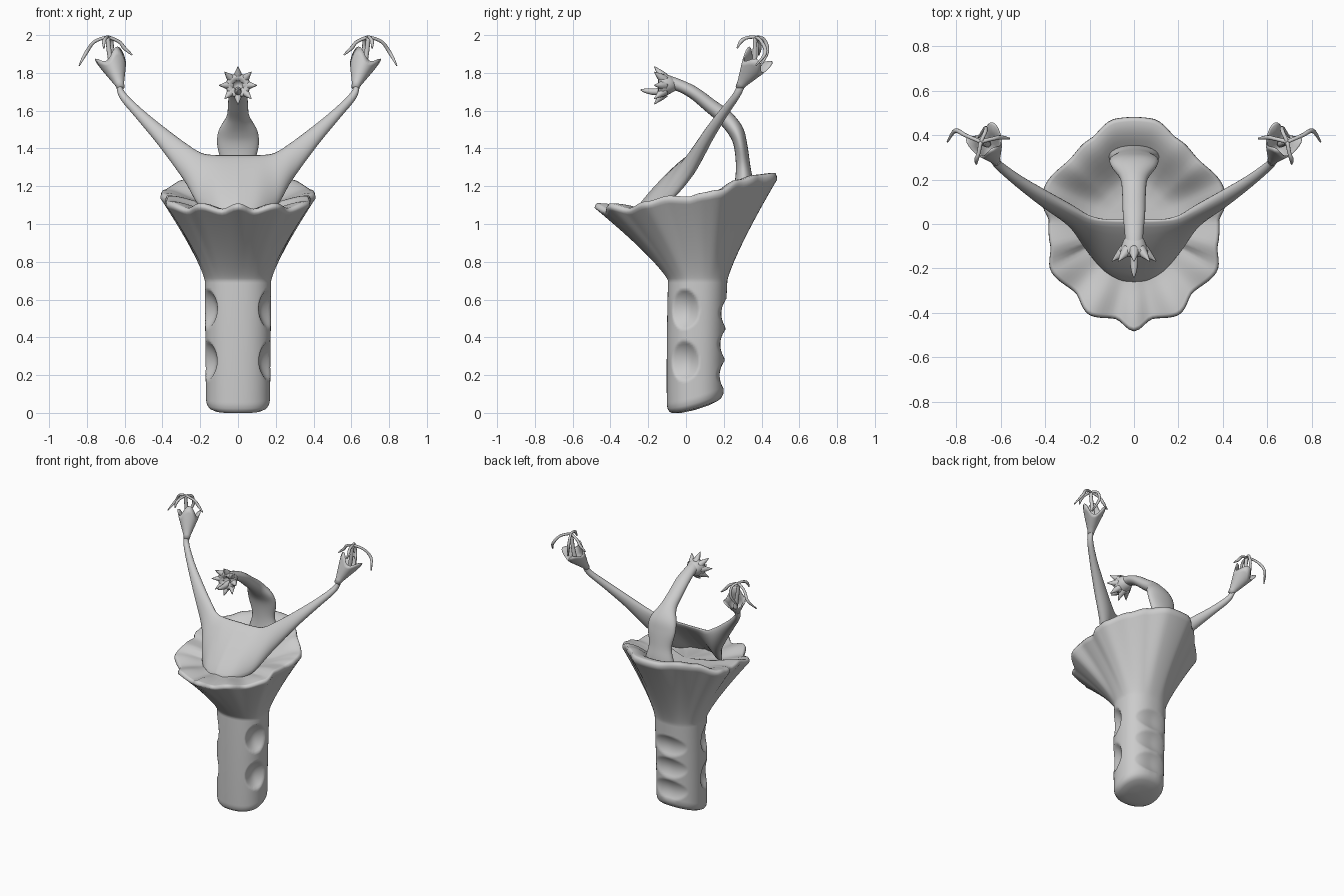
import bpy, bmesh, math
from mathutils import Vector as V

if "Cube" in bpy.data.objects:
    bpy.data.objects.remove(bpy.data.objects["Cube"])

TAU = math.tau


def spline(pts, k):
    """Catmull-Rom sampling of equal-length tuples, k steps per span."""
    out = []
    for i in range(len(pts) - 1):
        a, b, c, d = pts[max(i - 1, 0)], pts[i], pts[i + 1], pts[min(i + 2, len(pts) - 1)]
        for j in range(k):
            t = j / k
            out.append(tuple(0.5 * (2 * q + (r - p) * t + (2 * p - 5 * q + 4 * r - s) * t * t
                             + (3 * q - p - 3 * r + s) * t ** 3) for p, q, r, s in zip(a, b, c, d)))
    return out + [tuple(pts[-1])]


def loft(name, groups, mirror=False, cap_start=True, cap_end=True):
    """Skin one or more lists of closed rings into a smooth object."""
    bm = bmesh.new()
    for rings in groups:
        vs = [[bm.verts.new(p) for p in r] for r in rings]
        n = len(vs[0])
        for r, s in zip(vs, vs[1:]):
            for i in range(n):
                bm.faces.new((r[i], r[(i + 1) % n], s[(i + 1) % n], s[i]))
        if cap_start:
            bm.faces.new(vs[0])
        if cap_end:
            bm.faces.new(vs[-1])
    bmesh.ops.recalc_face_normals(bm, faces=bm.faces)
    me = bpy.data.meshes.new(name)
    bm.to_mesh(me)
    bm.free()
    me.polygons.foreach_set("use_smooth", [True] * len(me.polygons))
    ob = bpy.data.objects.new(name, me)
    bpy.context.collection.objects.link(ob)
    if mirror:
        ob.modifiers.new("Mirror", "MIRROR").use_axis[0] = True
    return ob


def tube(pts, n=12, k=6, side=(1, 0, 0)):
    """Rings along a path of (x, y, z, half width, half depth)."""
    s = spline(pts, k)
    rings = []
    for i, p in enumerate(s):
        t = (V(s[min(i + 1, len(s) - 1)][:3]) - V(s[max(i - 1, 0)][:3])).normalized()
        u = V(side)
        u = (u - t * u.dot(t)).normalized()
        w = t.cross(u)
        rings.append([V(p[:3]) + u * max(p[3], .001) * math.cos(TAU * j / n)
                      + w * max(p[4], .001) * math.sin(TAU * j / n) for j in range(n)])
    return rings


# Cup rim: angle from front, radius, height
RIM = [(0, .485, 1.11), (11, .437, 1.08), (26, .458, 1.11), (41, .408, 1.085), (60, .432, 1.12),
       (76, .39, 1.15), (92, .385, 1.145), (102, .42, 1.165), (113, .438, 1.18), (135, .412, 1.235),
       (152, .432, 1.26), (170, .483, 1.27), (180, .483, 1.27)]


def rim(a):
    d = math.degrees(a) % 360
    d = min(d, 360 - d)
    for p, q in zip(RIM, RIM[1:]):
        if d <= q[0] + 1e-6:
            t = (d - p[0]) / (q[0] - p[0])
            t = t * t * (3 - 2 * t)
            r, z = p[1] + (q[1] - p[1]) * t, p[2] + (q[2] - p[2]) * t
            return V((r * math.sin(a), -r * math.cos(a), z))


def dent(x, y, z):
    """Inward depth of side thumb dimples and rear finger grooves."""
    d = 0
    for cz in (.55, .275):
        q = ((y + .015) / .085) ** 2 + ((z - cz) / .105) ** 2 + ((abs(x) - .176) / .09) ** 2
        if q < 1:
            d += .05 * (1 - q) ** .9
    if y > .05:
        for cz in (.53, .365, .2):
            q = (x / .13) ** 2 + ((z - cz) / .075) ** 2
            if q < 1:
                d += .025 * (1 - q)
    return d


# Handle and flower cup as one skin
N = 128
A = [TAU * i / N for i in range(N)]
base = [V((.176 * math.copysign(abs(math.sin(a)) ** .88, math.sin(a)),
           .05 - .157 * math.copysign(abs(math.cos(a)) ** .88, math.cos(a)), 0)) for a in A]
rims = [rim(a) for a in A]
mid = V((0, .05, 0))
TOP = .70
rings = []
for s, dz in ((.02, 0), (.5, .002), (.8, .008), (.92, .018), (.98, .035)):
    ring = []
    for b in base:
        p = mid + (b - mid) * s * .96
        p.z = .08 * max(0, (p.y + .1) / .3) ** 1.5 + dz - .012
        ring.append(p)
    rings.append(ring)
for i in range(56):
    t = i / 55
    ring = []
    for b in base:
        zb = .08 * ((b.y + .11) / .31) ** 1.5 + .045
        z = zb + (TOP - zb) * t
        p = mid + (b - mid) * (.965 + .035 * t)
        p.y += .012 * t * t
        rad = V((p.x, p.y - .05, 0)).normalized()
        p -= rad * dent(p.x, p.y, z)
        p.z = z
        ring.append(p)
    rings.append(ring)
for i in range(1, 33):
    u = i / 32
    w = min(1, u / .94) ** 1.2 - .035 * max(0, (u - .94) / .06) ** 2
    ring = []
    for b, r in zip(base, rims):
        p = (b + V((0, .012, 0))).lerp(V((r.x, r.y, 0)), w)
        p.z = TOP + (r.z - TOP) * u
        ring.append(p)
    rings.append(ring)
# inner bowl: a broad shoulder behind the rim, then a shallow floor
for s in (.955, .93, .89, .84, .78, .71, .64, .56, .48, .4, .28, .14, .02):
    ring = []
    h = min(1, max(0, (s - .35) / .6))
    h = h * h * (3 - 2 * h)
    for r in rims:
        f = 1.105 if r.z > 1.13 else 1.105 - .035 * min(1, s / .6)
        ring.append(V((r.x * s, r.y * s, f + (r.z - f) * h)))
    rings.append(ring)
loft("handle_and_cup", [rings])

# Webbed arms: each section is upper edge, lower edge, half thickness
sections = [(0, .02, 1.365, 0, -.27, 1.06, .022), (.10, .02, 1.365, .10, -.24, 1.06, .024),
            (.19, .03, 1.375, .20, -.13, 1.09, .032), (.28, .07, 1.43, .285, -.0, 1.23, .036),
            (.40, .14, 1.52, .42, .095, 1.415, .032), (.51, .205, 1.61, .535, .185, 1.555, .025),
            (.60, .27, 1.70, .625, .265, 1.665, .02), (.615, .30, 1.755, .645, .29, 1.735, .022)]
smp = spline(sections, 6)
rings = []
for i, p in enumerate(smp):
    T, B = V(p[:3]), V(p[3:6])
    q, r = smp[max(i - 1, 0)], smp[min(i + 1, len(smp) - 1)]
    t = V(r[:3]) + V(r[3:6]) - V(q[:3]) - V(q[3:6])
    if i == 0:
        t = V((1, 0, 0))
    n = (T - B).cross(t).normalized()
    rings.append([(T + B) / 2 + (T - B) / 2 * math.cos(TAU * j / 20) + n * p[6] * math.sin(TAU * j / 20)
                  for j in range(20)])
loft("webbed_arm", [rings], mirror=True, cap_start=False)

# Three-lipped bud at the end of each arm
P, Q, tip = V((.62, .28, 1.72)), V((.668, .375, 1.865)), V((.62, .31, 1.95))
ax = (Q - P).normalized()
u = tip - P
u = (u - ax * u.dot(ax)).normalized()
w = ax.cross(u)
L = (Q - P).length
rings = []
for t, r, lobe in ((0, .02, 0), (.15, .025, 0), (.35, .038, .1), (.6, .055, .3), (.8, .07, .55), (1, .084, .8),
                   (.98, .074, .8), (.75, .052, .6), (.5, .035, .2), (.35, .01, 0)):
    ring = []
    for j in range(36):
        a = TAU * j / 36
        c = (.5 + .5 * math.cos(3 * a)) ** 1.2
        rr = r * (1 - .22 * lobe * (1 - c))
        ring.append(P + ax * (L * (t - .2 * lobe) + .075 * lobe * c)
                    + (u * math.cos(a) + w * math.sin(a)) * rr)
    rings.append(ring)
loft("bud", [rings], mirror=True)

# Drooping filaments out of the bud
ends = [((.76, .40, 1.965), (.805, .42, 1.905), (.84, .37, 1.84)),
        ((.63, .385, 1.965), (.60, .39, 1.93), (.56, .385, 1.895)),
        ((.70, .32, 1.985), (.71, .29, 1.965), (.71, .27, 1.93)),
        ((.67, .415, 1.975), (.67, .43, 1.91), (.70, .39, 1.83))]
fil = [tube([(.66, .36, 1.79, .016, .016), (.68, .365, 1.90, .013, .013), (.69, .365, 1.985, .012, .012)], 10, 6,
            (.3, .9, .1))]
for e in ends:
    pts = [(.688, .365, 1.95, .008, .008), (.69, .37, 1.987, .009, .009)]
    pts += [(*c, r, r) for c, r in zip(e, (.009, .010, .004))]
    fil.append(tube(pts, 8, 5, (.3, .9, .1)))
loft("filaments", fil, mirror=True)

# Curved neck rising from the back petal
neck = [(0, .28, 1.10, .13, .05), (0, .305, 1.20, .115, .05), (0, .302, 1.31, .09, .038),
        (0, .288, 1.42, .11, .036), (0, .262, 1.495, .102, .042), (0, .205, 1.565, .062, .042),
        (0, .13, 1.625, .053, .038), (0, .04, 1.695, .05, .034), (0, -.04, 1.735, .042, .032),
        (0, -.09, 1.745, .042, .04)]
loft("neck", [tube(neck, 24, 6)])

# Hollow head at the tip of the neck
head = [(0, -.05, 1.738, .036, .03), (0, -.085, 1.738, .052, .048), (0, -.12, 1.734, .066, .064),
        (0, -.145, 1.731, .062, .06), (0, -.148, 1.7305, .045, .043), (0, -.13, 1.732, .027, .026),
        (0, -.11, 1.734, .012, .012)]
rings = []
for x, y, z, rx, rz in head:
    rings.append([V((rx * math.cos(TAU * j / 24), y, z + rz * math.sin(TAU * j / 24))) for j in range(24)])
loft("head", [rings])

# Spikes around the head and the central tongue
spk = []
for i in range(8):
    a = TAU * i / 8
    c, s = math.cos(a), math.sin(a)
    spk.append(tube([(r * c, y, 1.734 + r * s, w, w) for r, y, w in
                     ((.04, -.115, .026), (.062, -.135, .02), (.083, -.153, .010), (.1, -.168, .002))],
                    8, 3, (.05, 1, .03)))
spk.append(tube([(0, -.10, 1.71, .018, .018), (0, -.16, 1.70, .019, .018),
                 (0, -.21, 1.705, .013, .013), (0, -.24, 1.71, .003, .003)], 8, 4))
loft("head_spikes", spk)
